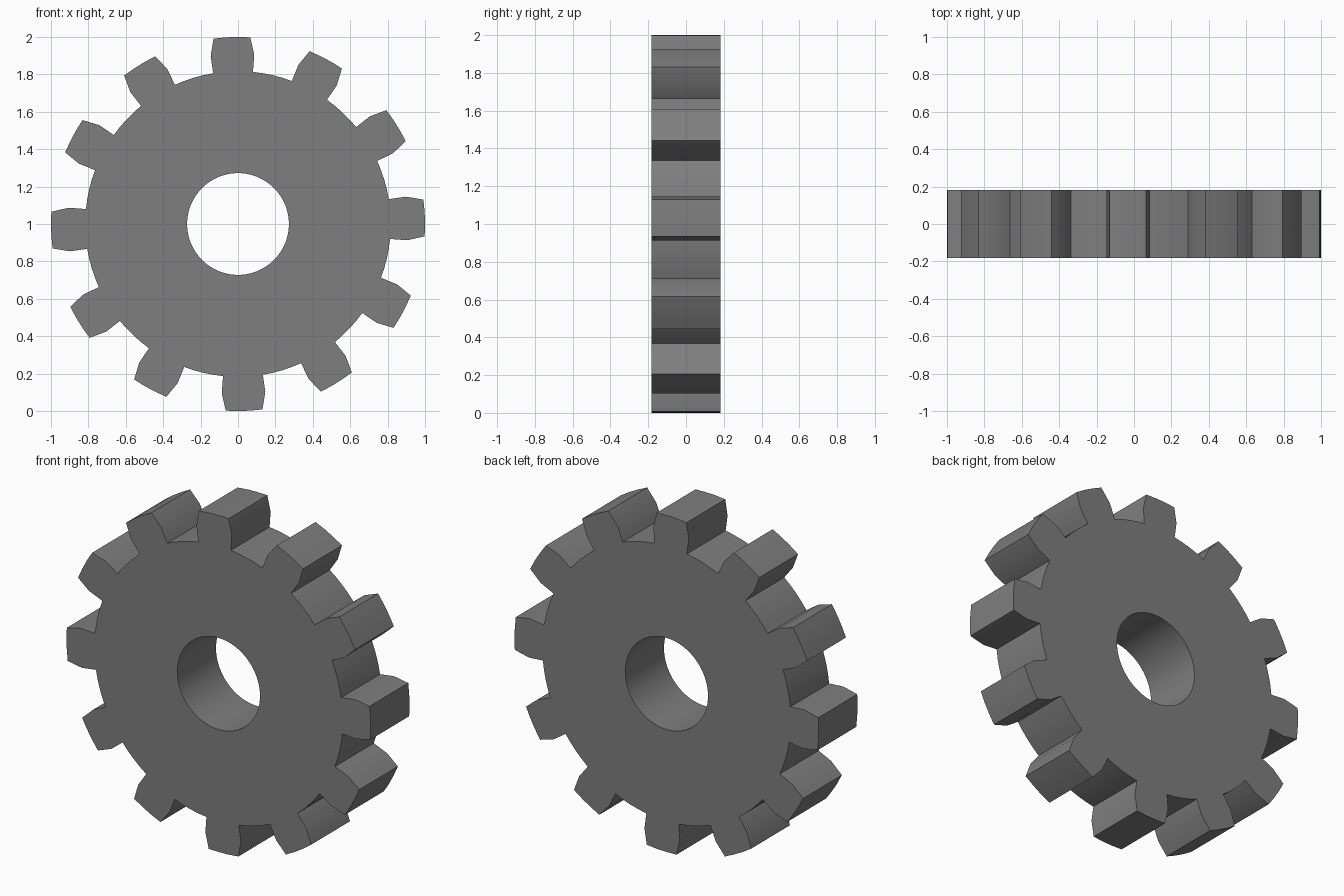
import bpy, bmesh
from math import radians, cos, sin

if "Cube" in bpy.data.objects:
    bpy.data.objects.remove(bpy.data.objects["Cube"])

TEETH = 12
HALF_WIDTH = 0.182
HOLE_R = 0.272
CENTRE_Z = 1.0
OFFSET = 1.875      # tooth centre relative to the axes, degrees

# One tooth and the gap after it: (angle from tooth centre, radius)
TOOTH = [(-7.5, 0.817), (-7.35, 0.91),
         (-5.625, 1.0), (-1.875, 1.0), (1.875, 1.0), (5.625, 1.0),
         (7.35, 0.91), (7.5, 0.817),
         (11.25, 0.817), (15.0, 0.817), (18.75, 0.817)]


def add_loop(bm, points):
    """Closed edge loop in the front plane from polar points."""
    verts = [bm.verts.new((r * cos(radians(a)), -HALF_WIDTH,
                           CENTRE_Z + r * sin(radians(a)))) for a, r in points]
    return [bm.edges.new((v, verts[i - 1])) for i, v in enumerate(verts)]


bm = bmesh.new()

# Toothed outline and round bore
outline = [(OFFSET + i * 360 / TEETH + a, r) for i in range(TEETH) for a, r in TOOTH]
bore = [(i * 360 / 96, HOLE_R) for i in range(96)]
edges = add_loop(bm, outline) + add_loop(bm, bore)

# Fill the front face, then extrude it to the back
bmesh.ops.triangle_fill(bm, edges=edges, use_beauty=True, use_dissolve=False)
result = bmesh.ops.extrude_face_region(bm, geom=bm.faces[:], use_keep_orig=True)
back = [g for g in result["geom"] if isinstance(g, bmesh.types.BMVert)]
bmesh.ops.translate(bm, verts=back, vec=(0, 2 * HALF_WIDTH, 0))
bmesh.ops.recalc_face_normals(bm, faces=bm.faces[:])

mesh = bpy.data.meshes.new("gear_wheel")
bm.to_mesh(mesh)
bm.free()
gear = bpy.data.objects.new("gear_wheel", mesh)
bpy.context.collection.objects.link(gear)

# Dark grey metal
metal = bpy.data.materials.new("dark_metal")
metal.diffuse_color = (0.21, 0.21, 0.21, 1)
metal.use_nodes = True
metal.node_tree.nodes["Principled BSDF"].inputs["Base Color"].default_value = metal.diffuse_color
mesh.materials.append(metal)

# Smooth bore and flanks, sharp rims
bpy.context.view_layer.objects.active = gear
gear.select_set(True)
bpy.ops.object.shade_smooth_by_angle(angle=radians(30))
